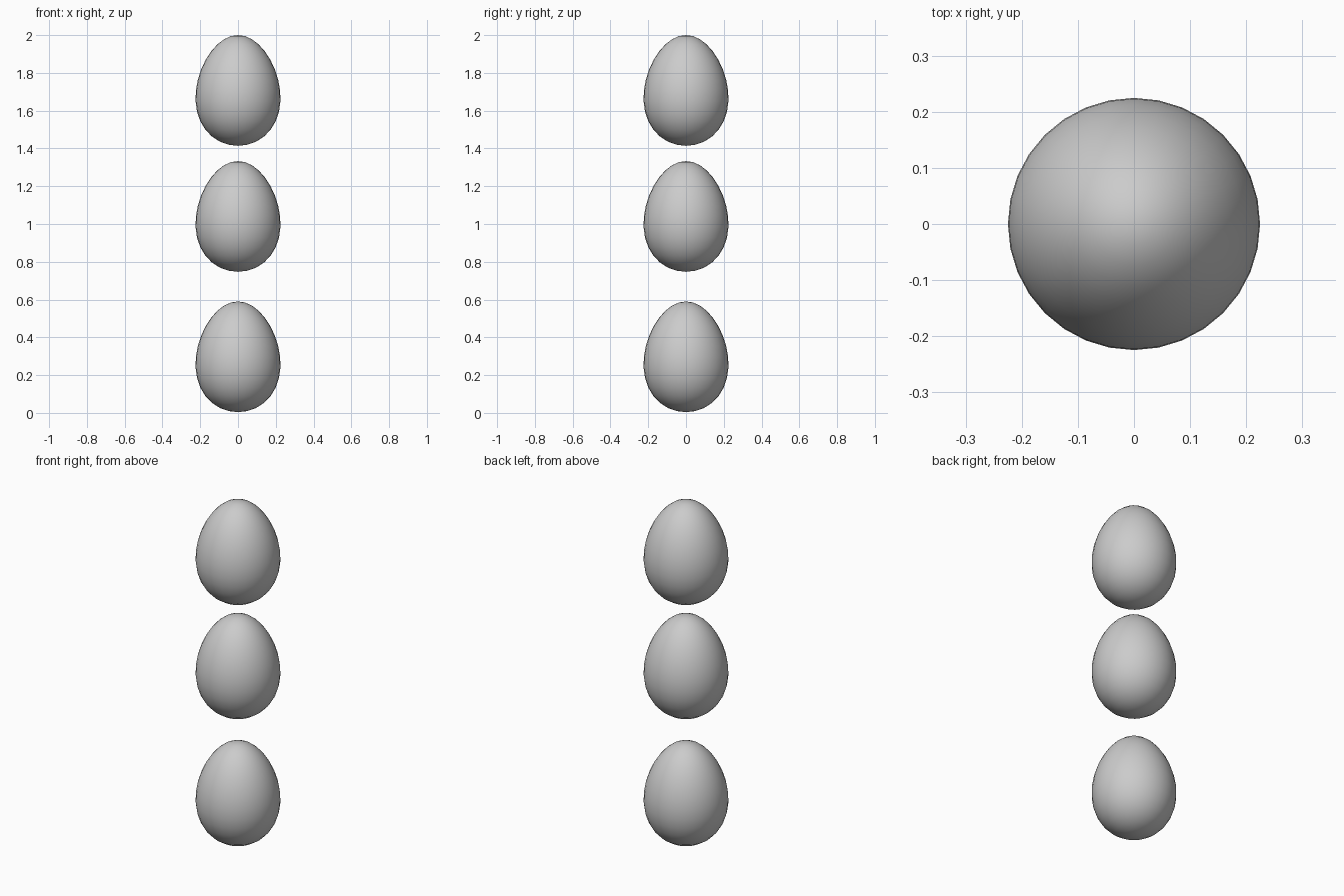
import bpy

if "Cube" in bpy.data.objects:
    bpy.data.objects.remove(bpy.data.objects["Cube"])

HEIGHT = 0.586
RADIUS = 0.223
TAPER = 0.14


def make_egg(name, bottom):
    # A sphere stretched upright and narrowed towards its top
    bpy.ops.mesh.primitive_uv_sphere_add(segments=32, ring_count=16, radius=1)
    egg = bpy.context.object
    egg.name = name
    for v in egg.data.vertices:
        t = v.co.z
        width = RADIUS * (1 - TAPER * t)
        v.co = (v.co.x * width, v.co.y * width, t * HEIGHT / 2)
    egg.location.z = bottom + HEIGHT / 2
    bpy.ops.object.shade_smooth()


# Three identical eggs stacked with gaps
for name, bottom in (("lower_egg", 0.004), ("middle_egg", 0.747), ("upper_egg", 1.414)):
    make_egg(name, bottom)
